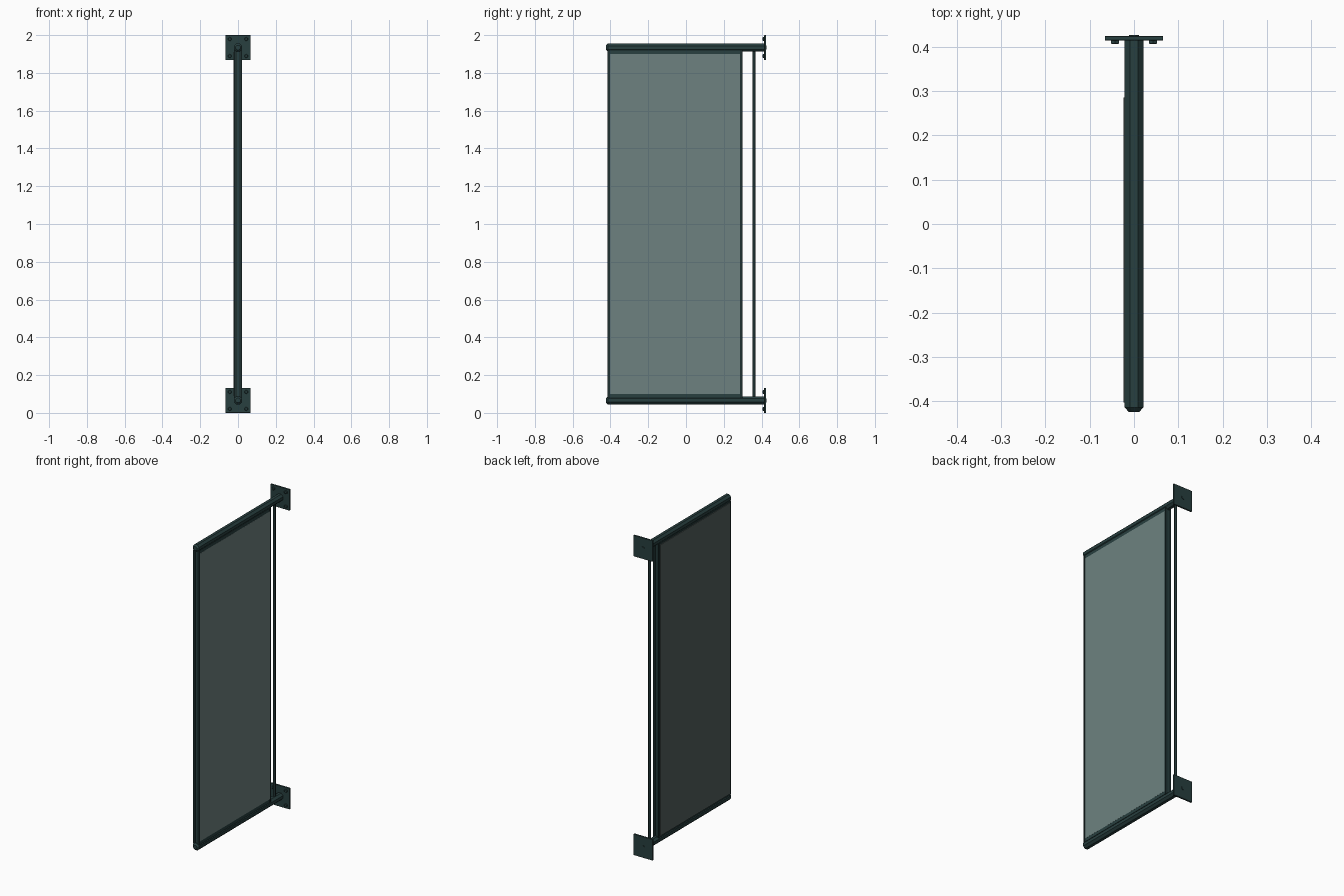
import bpy, bmesh, math
from mathutils import Matrix, Vector

if "Cube" in bpy.data.objects:
    bpy.data.objects.remove(bpy.data.objects["Cube"])


def material(name, color):
    m = bpy.data.materials.new(name)
    m.diffuse_color = color
    m.use_nodes = True
    m.node_tree.nodes["Principled BSDF"].inputs["Base Color"].default_value = m.diffuse_color
    return m


METAL = material("dark_teal_metal", (0.021, 0.05, 0.05, 1))
DARK = material("darker_teal_metal", (0.013, 0.030, 0.030, 1))
SHEET_R = material("pale_teal_sheet", (0.155, 0.222, 0.215, 1))
SHEET_L = material("mid_teal_sheet", (0.085, 0.115, 0.11, 1))


def finish(name, bm, mat, smooth=False):
    bmesh.ops.recalc_face_normals(bm, faces=bm.faces[:])
    me = bpy.data.meshes.new(name)
    bm.to_mesh(me)
    bm.free()
    ob = bpy.data.objects.new(name, me)
    bpy.context.collection.objects.link(ob)
    me.materials.append(mat)
    if smooth:
        for p in me.polygons:
            p.use_smooth = len(p.vertices) == 4
    return ob


def box(name, lo, hi, mat=METAL, bevel=0):
    lo, hi = Vector(lo), Vector(hi)
    bm = bmesh.new()
    bmesh.ops.create_cube(bm, size=1, matrix=Matrix.Translation((lo + hi) / 2)
                          @ Matrix.Diagonal((*(hi - lo), 1)))
    if bevel:
        bmesh.ops.bevel(bm, geom=bm.edges[:], offset=bevel, segments=1, affect='EDGES')
    return finish(name, bm, mat)


def prism_y(name, x, z, sections, sides):
    """Prism running along y; sections are (y, flat-to-centre distance)."""
    bm = bmesh.new()
    rings = []
    for y, ap in sections:
        r = ap / math.cos(math.pi / sides)
        rings.append([bm.verts.new((x + r * math.cos((i + .5) * 2 * math.pi / sides), y,
                                    z + r * math.sin((i + .5) * 2 * math.pi / sides)))
                      for i in range(sides)])
    for a, b in zip(rings, rings[1:]):
        for i in range(sides):
            j = (i + 1) % sides
            bm.faces.new((a[i], a[j], b[j], b[i]))
    bm.faces.new(rings[0])
    bm.faces.new(rings[-1])
    return finish(name, bm, METAL)


# Wall plates, bolts and octagonal arms, lower and upper
for tag, z in (("lower", 0.066), ("upper", 1.934)):
    box(tag + "_wall_plate", (-.066, .414, z - .066), (.066, .424, z + .066), bevel=.001)
    for sx in (-1, 1):
        for sz in (-1, 1):
            prism_y(tag + "_bolt", sx * .043, z + sz * .045,
                    [(.406, .007), (.408, .009), (.416, .009)], 6)
    prism_y(tag + "_arm", 0, z, [(-.424, .012), (-.414, .0215), (.416, .0215)], 8)
    prism_y(tag + "_plate_rear_nut", 0, z, [(.42, .011), (.427, .011)], 8)

# Slim vertical rod near the wall
bm = bmesh.new()
bmesh.ops.create_cone(bm, cap_ends=True, segments=12, radius1=.008, radius2=.008,
                      depth=1.868, matrix=Matrix.Translation((0, .36, 1.0)))
finish("vertical_rod", bm, DARK, smooth=True)

# Panel frame: grooved uprights made of two outer rails and a recessed web
Y0, Y1, Z0, Z1 = -.415, .298, .08, 1.92
for tag, ya, yb, wa, wb in (("front", Y0, Y0 + .012, Y0 + .004, Y0 + .012),
                            ("rear", Y1 - .012, Y1, Y1 - .012, Y1 - .004)):
    for side, xa, xb in (("left", -.020, -.006), ("right", .006, .020)):
        box(f"{tag}_{side}_upright", (xa, ya, Z0), (xb, yb, Z1), DARK)
    box(tag + "_upright_web", (-.006, wa, Z0), (.006, wb, Z1))
for tag, za, zb in (("lower", Z0, .104), ("upper", 1.896, Z1)):
    box(tag + "_frame_rail", (-.019, Y0 + .012, za), (.019, Y1 - .012, zb))

# Pale sheets on both faces of the frame
box("left_sheet", (-.0235, -.403, .09), (-.0195, .286, 1.91), SHEET_L)
box("right_sheet", (.0165, -.403, .10), (.0195, .286, 1.90), SHEET_R)
